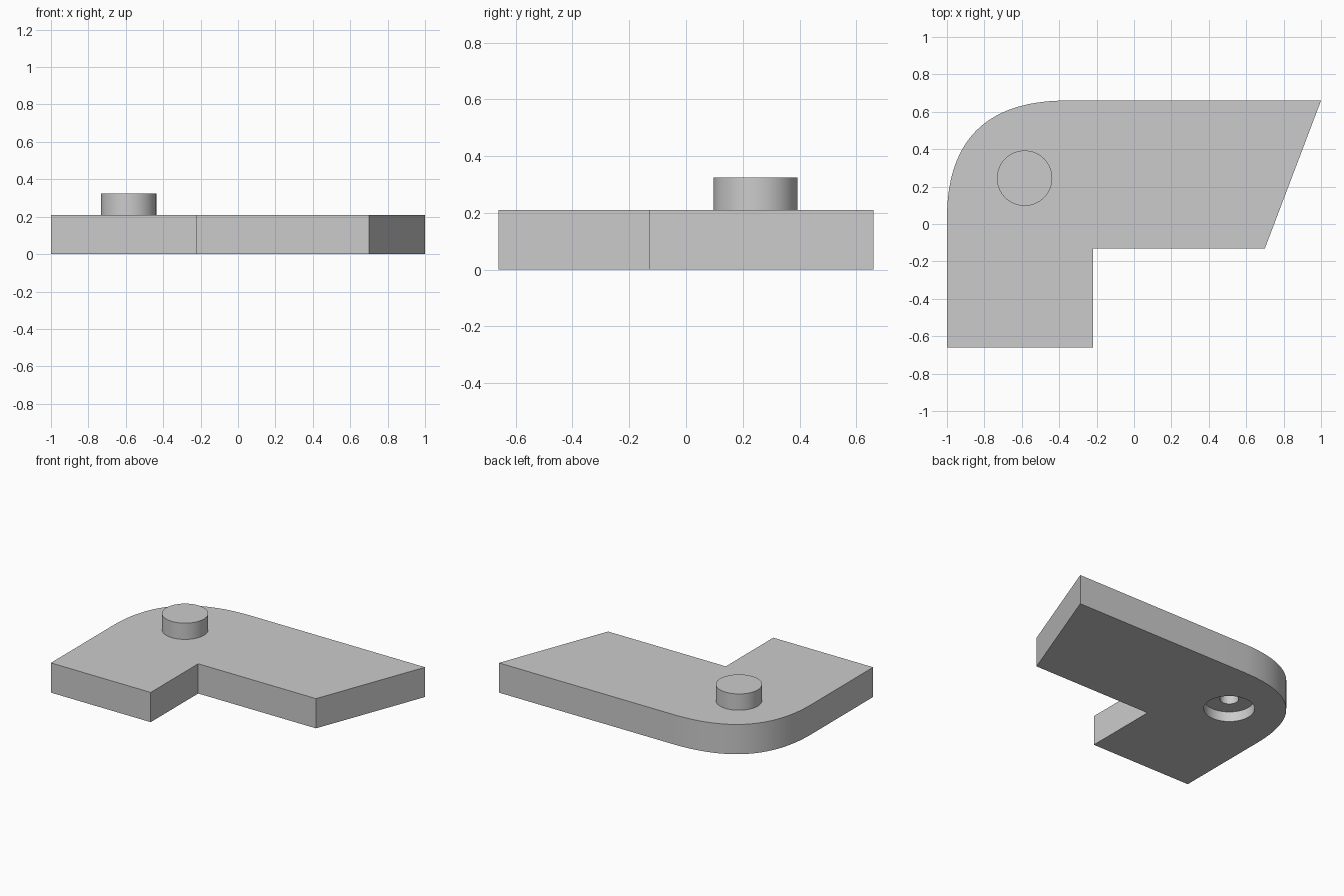
import bpy, bmesh, math
from mathutils import Vector

cube = bpy.data.objects.get("Cube")
if cube:
    bpy.data.objects.remove(cube, do_unlink=True)

PLATE_TOP, PEG_TOP = 0.21, 0.325
PIVOT = Vector((-0.585, 0.245))

grey = bpy.data.materials.new("plain grey")
grey.use_nodes = True
colour = (0.6, 0.6, 0.6, 1)
grey.diffuse_color = colour
grey.node_tree.nodes["Principled BSDF"].inputs["Base Color"].default_value = colour


def prism(name, outline, bottom, top):
    """Extrude a flat outline from bottom to top."""
    bm = bmesh.new()
    base = bm.faces.new([bm.verts.new((x, y, bottom)) for x, y in outline])
    side = bmesh.ops.extrude_face_region(bm, geom=[base])["geom"]
    bmesh.ops.translate(bm, vec=(0, 0, top - bottom),
                        verts=[v for v in side if isinstance(v, bmesh.types.BMVert)])
    bmesh.ops.recalc_face_normals(bm, faces=bm.faces)
    mesh = bpy.data.meshes.new(name)
    bm.to_mesh(mesh)
    bm.free()
    mesh.materials.append(grey)
    obj = bpy.data.objects.new(name, mesh)
    bpy.context.collection.objects.link(obj)
    return obj


def circle(radius, count=64):
    return [(PIVOT.x + radius * math.cos(math.tau * i / count),
             PIVOT.y + radius * math.sin(math.tau * i / count)) for i in range(count)]


def bend(start, corner, end, steps=28):
    """Curve that rounds a corner."""
    a, b, c = Vector(start), Vector(corner), Vector(end)
    return [a.lerp(b, t).lerp(b.lerp(c, t), t) for t in (i / steps for i in range(steps + 1))]


# Angled plate with one rounded corner
outline = [(-1, -0.66), (-0.22, -0.66), (-0.22, -0.13), (0.7, -0.13), (1, 0.66)]
outline += reversed(bend((-1, 0.03), (-1, 0.66), (-0.36, 0.66)))
plate = prism("angled_plate", outline, 0, PLATE_TOP)

# Round peg, merged into the plate
peg = prism("peg_helper", circle(0.148), PLATE_TOP - 0.03, PEG_TOP)

# Stepped blind socket underneath
socket = prism("socket_cutter", circle(0.162), -0.1, 0.07)
pin_hole = prism("pin_hole_cutter", circle(0.06), -0.1, 0.22)

for tool, operation in ((peg, "UNION"), (socket, "DIFFERENCE"), (pin_hole, "DIFFERENCE")):
    mod = plate.modifiers.new(tool.name, "BOOLEAN")
    mod.object, mod.operation, mod.solver = tool, operation, "EXACT"

# Bake the joins and remove the helpers
bpy.ops.object.select_all(action="DESELECT")
plate.select_set(True)
bpy.context.view_layer.objects.active = plate
for mod in list(plate.modifiers):
    bpy.ops.object.modifier_apply(modifier=mod.name)
for tool in (peg, socket, pin_hole):
    bpy.data.objects.remove(tool, do_unlink=True)
bpy.ops.object.shade_smooth_by_angle(angle=math.radians(30))
